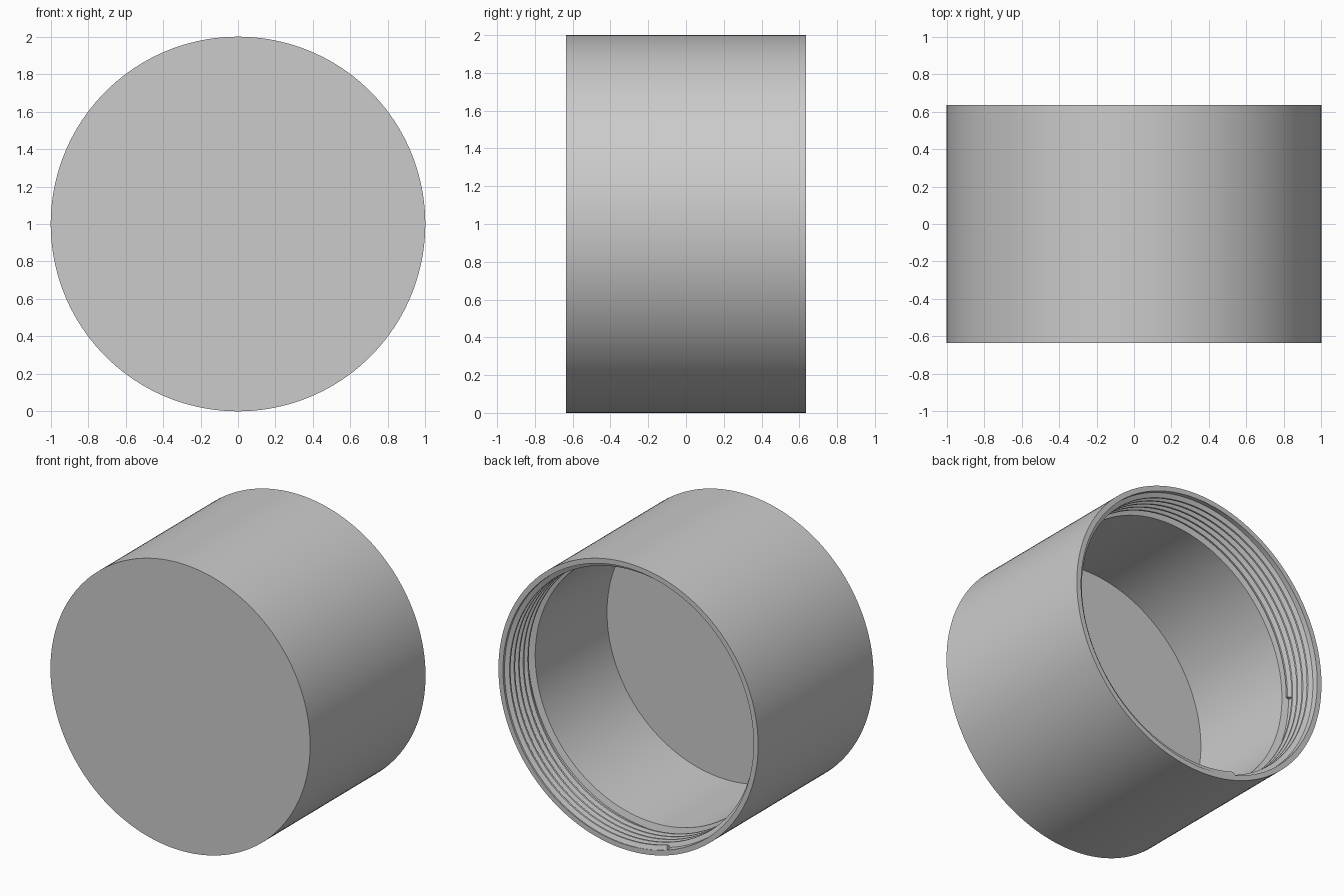
import bpy, bmesh
from math import sin, cos, pi, radians

cube = bpy.data.objects.get("Cube")
if cube:
    bpy.data.objects.remove(cube, do_unlink=True)

HALF = 0.635        # half the depth along y
BORE = 0.965        # radius of the threaded mouth
INNER = 0.92        # radius of the smooth cavity
MOUTH = 0.28        # depth of the threaded mouth
FLOOR = -0.445      # y of the cavity floor
SEGS = 160

grey = bpy.data.materials.new("plain grey")
grey.use_nodes = True
colour = (0.6, 0.6, 0.6, 1)
grey.diffuse_color = colour
grey.node_tree.nodes["Principled BSDF"].inputs["Base Color"].default_value = colour


def ring_point(radius, y, angle):
    return (radius * sin(angle), y, 1 + radius * cos(angle))


def finish(bm, name, smooth_angle):
    bmesh.ops.recalc_face_normals(bm, faces=bm.faces)
    mesh = bpy.data.meshes.new(name)
    bm.to_mesh(mesh)
    bm.free()
    obj = bpy.data.objects.new(name, mesh)
    bpy.context.collection.objects.link(obj)
    mesh.materials.append(grey)
    bpy.ops.object.select_all(action='DESELECT')
    obj.select_set(True)
    bpy.context.view_layer.objects.active = obj
    bpy.ops.object.shade_smooth_by_angle(angle=radians(smooth_angle))


def bridge(bm, a, b):
    n = len(a)
    for i in range(n):
        j = (i + 1) % n
        bm.faces.new((a[i], a[j], b[j], b[i]))


# Cup body: turned profile from the outer front edge round to the cavity floor
profile = [(1, -HALF), (1, HALF), (BORE, HALF),
           (BORE, HALF - MOUTH), (INNER, HALF - MOUTH - 0.01), (INNER, FLOOR)]
bm = bmesh.new()
rings = [[bm.verts.new(ring_point(r, y, 2 * pi * i / SEGS)) for i in range(SEGS)]
         for r, y in profile]
for a, b in zip(rings, rings[1:]):
    bridge(bm, a, b)
bm.faces.new(rings[0])
bm.faces.new(rings[-1])
finish(bm, "cup_body", 30)

# Screw thread: ridge wound helically inside the mouth
PITCH, TURNS = 0.05, 4.8
section = [(BORE + 0.005, -0.02), (0.935, -0.006), (0.935, 0.006), (BORE + 0.005, 0.02)]
bm = bmesh.new()
loops = []
steps = int(TURNS * SEGS)
for i in range(steps + 1):
    turn = i / SEGS
    y = HALF - MOUTH + 0.02 + PITCH * turn
    angle = -pi / 2 + 2 * pi * turn
    loops.append([bm.verts.new(ring_point(r, y + dy, angle)) for r, dy in section])
for a, b in zip(loops, loops[1:]):
    bridge(bm, a, b)
bm.faces.new(loops[0])
bm.faces.new(loops[-1])
finish(bm, "screw_thread", 30)
